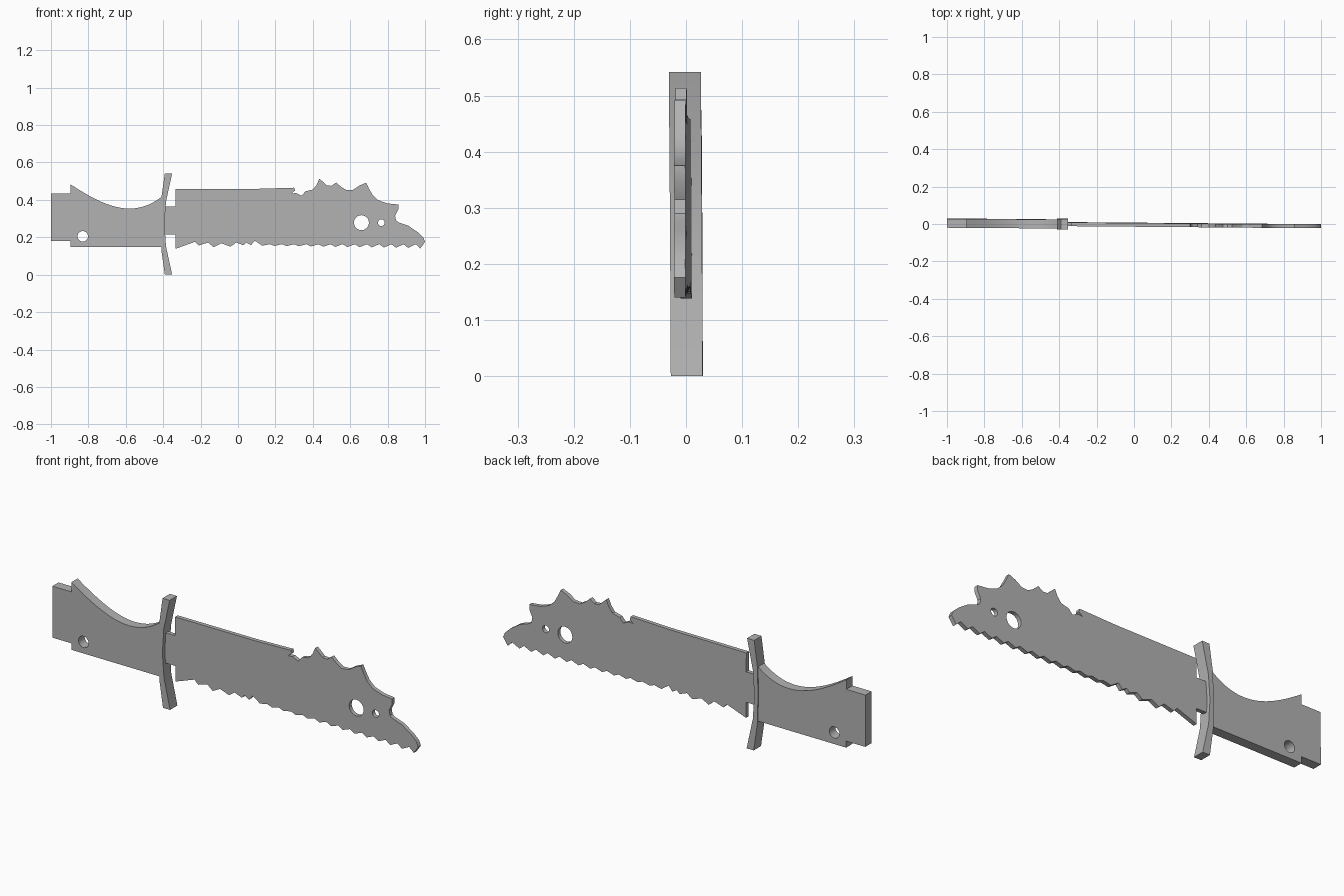
import bpy
import bmesh
import math
from mathutils import Vector
from mathutils.geometry import interpolate_bezier

default_cube = bpy.data.objects.get("Cube")
if default_cube:
    bpy.data.objects.remove(default_cube)

steel = bpy.data.materials.new("plain grey")
steel.use_nodes = True
GREY = (0.45, 0.45, 0.45, 1)
steel.diffuse_color = GREY
steel.node_tree.nodes["Principled BSDF"].inputs["Base Color"].default_value = GREY


def circle(x, z, radius, sides=24):
    """Outline of a round hole."""
    angles = [math.tau * i / sides for i in range(sides)]
    return [(x + radius * math.cos(a), z + radius * math.sin(a)) for a in angles]


def plate(name, thickness, outline, *holes):
    """Fill a front outline, leave its holes open and give it thickness."""
    curve = bpy.data.curves.new(name + " outline", "CURVE")
    curve.dimensions = "2D"
    curve.fill_mode = "BOTH"
    curve.extrude = thickness / 2
    for loop in (outline, *holes):
        spline = curve.splines.new("POLY")
        spline.points.add(len(loop) - 1)
        for point, (x, z) in zip(spline.points, loop):
            point.co = (x, z, 0, 1)
        spline.use_cyclic_u = True
    helper = bpy.data.objects.new(name + " helper", curve)
    bpy.context.collection.objects.link(helper)
    graph = bpy.context.evaluated_depsgraph_get()
    mesh = bpy.data.meshes.new_from_object(helper.evaluated_get(graph))
    bpy.data.objects.remove(helper)

    # Stand the plate upright with the slight lean shared by all parts
    bm = bmesh.new()
    bm.from_mesh(mesh)
    bmesh.ops.remove_doubles(bm, verts=bm.verts, dist=0.0001)
    for vert in bm.verts:
        x, z, depth = vert.co
        lean = -0.0085 * (x + 0.4) - 0.0065 * (z - 0.27)
        vert.co = (x, lean - depth, z)
    bmesh.ops.recalc_face_normals(bm, faces=bm.faces)
    bm.to_mesh(mesh)
    bm.free()

    mesh.name = name
    mesh.materials.clear()
    mesh.materials.append(steel)
    part = bpy.data.objects.new(name, mesh)
    bpy.context.collection.objects.link(part)
    bpy.ops.object.select_all(action="DESELECT")
    part.select_set(True)
    bpy.context.view_layer.objects.active = part
    bpy.ops.object.shade_smooth_by_angle(angle=math.radians(30))
    return part


# Handle with a scooped upper edge, a stepped butt and a lanyard hole
scoop = interpolate_bezier(
    Vector((-0.895, 0.483)), Vector((-0.71, 0.36)),
    Vector((-0.56, 0.3)), Vector((-0.41, 0.415)), 20)
handle_outline = [(-1, 0.18), (-1, 0.435), (-0.895, 0.435)]
handle_outline += [(p.x, p.y) for p in scoop]
handle_outline += [(-0.4, 0.28), (-0.41, 0.148), (-0.895, 0.148), (-0.895, 0.18)]
plate("handle", 0.048, handle_outline, circle(-0.83, 0.205, 0.028))

# Guard bowed towards the handle, mirrored about its middle height
middle = 0.271
upper_back = [(-0.413, 0), (-0.41, 0.14), (-0.391, middle)]
upper_front = [(-0.352, middle), (-0.385, 0.12), (-0.393, 0)]
upper_half = upper_back + upper_front
lower_half = [(x, -z) for x, z in reversed(upper_half[1:-1])]
plate("guard", 0.057, [(x, middle + z) for x, z in upper_half + lower_half])

# Ragged spine and clipped tip, running from the tang to the point
spine = [
    (-0.4, 0.365), (-0.335, 0.365), (-0.335, 0.458), (0.1, 0.459), (0.3, 0.465),
    (0.305, 0.45), (0.285, 0.433), (0.31, 0.437), (0.34, 0.422), (0.36, 0.445),
    (0.4, 0.455), (0.42, 0.48), (0.435, 0.513), (0.45, 0.5), (0.475, 0.477),
    (0.5, 0.475), (0.525, 0.493), (0.55, 0.47), (0.58, 0.452), (0.615, 0.454),
    (0.65, 0.477), (0.685, 0.492), (0.7, 0.46), (0.72, 0.425), (0.75, 0.398),
    (0.8, 0.381), (0.857, 0.375), (0.857, 0.35), (0.84, 0.315), (0.845, 0.29),
    (0.86, 0.279), (0.91, 0.262), (0.96, 0.228), (0.99, 0.2), (1, 0.176),
    (0.975, 0.14)]

# Even saw teeth on the front part of the cutting edge
teeth = []
for i in range(13):
    x = 0.95 - 0.065 * i
    teeth += [(x, 0.163), (x - 0.04, 0.143 + 0.001 * i)]

# Broader, uneven teeth near the tang
teeth += [
    (0.09, 0.182), (0.07, 0.158), (0.045, 0.172), (0.03, 0.157), (-0.01, 0.172),
    (-0.04, 0.15), (-0.09, 0.168), (-0.13, 0.147), (-0.16, 0.172),
    (-0.21, 0.156), (-0.23, 0.176), (-0.335, 0.138)]
tang = [(-0.335, 0.215), (-0.4, 0.215)]
plate("blade", 0.02, spine + teeth + tang,
      circle(0.66, 0.278, 0.04), circle(0.766, 0.278, 0.018))
